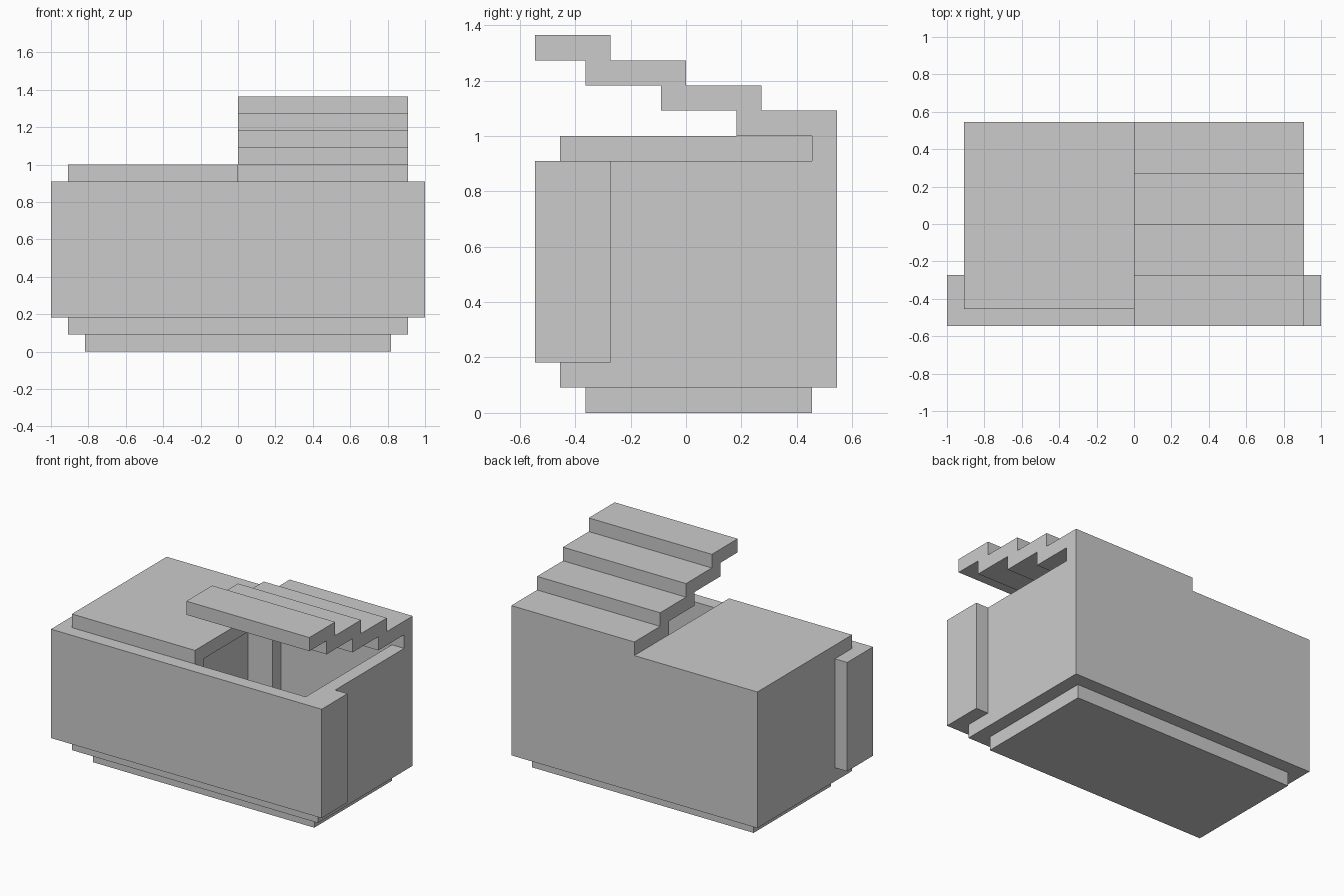
import bpy
import bmesh
from mathutils import Vector

if "Cube" in bpy.data.objects:
    bpy.data.objects.remove(bpy.data.objects["Cube"])

U = 1 / 11  # one block of the grid


def prism(name, profile, axis, lo, hi):
    """Extrude a closed 2D profile (in blocks) along an axis from lo to hi."""
    place = {
        "x": lambda a, b, t: (t, a, b),
        "y": lambda a, b, t: (a, t, b),
    }[axis]
    bm = bmesh.new()
    face = bm.faces.new([bm.verts.new(Vector(place(a, b, lo)) * U) for a, b in profile])
    ext = bmesh.ops.extrude_face_region(bm, geom=[face])
    moved = [g for g in ext["geom"] if isinstance(g, bmesh.types.BMVert)]
    bmesh.ops.translate(bm, verts=moved, vec=Vector(place(0, 0, hi - lo)) * U)
    bmesh.ops.recalc_face_normals(bm, faces=bm.faces)
    mesh = bpy.data.meshes.new(name)
    bm.to_mesh(mesh)
    bm.free()
    obj = bpy.data.objects.new(name, mesh)
    bpy.context.collection.objects.link(obj)
    return obj


def box(name, x, y, z):
    return prism(name, [(x[0], z[0]), (x[1], z[0]), (x[1], z[1]), (x[0], z[1])], "y", *y)


def combine(target, other, operation):
    """Apply a boolean and remove the helper."""
    mod = target.modifiers.new(operation.lower(), "BOOLEAN")
    mod.operation, mod.solver, mod.object = operation, "EXACT", other
    bpy.context.view_layer.objects.active = target
    bpy.ops.object.modifier_apply(modifier=mod.name)
    bpy.data.objects.remove(other)


# Chest body, raised by one block on the left where the fixed lid sits
body = prism("chest_body",
             [(-10, 1), (10, 1), (10, 10), (0, 10), (0, 11), (-10, 11)], "y", -5, 6)

# Wrap-around front panel and the inset base
combine(body, box("front_panel", (-11, 11), (-6, -3), (2, 10)), "UNION")
combine(body, box("base", (-9, 9), (-4, 5), (0, 1)), "UNION")

# Open compartment on the right, with a shallow niche under the fixed lid
combine(body, box("compartment", (0, 9), (-5, 5), (2, 12)), "DIFFERENCE")
combine(body, box("niche", (-2, 1), (-4, 4), (2, 10)), "DIFFERENCE")

# Raised right lid: stepped profile rising to the front, hinged on the back wall
steps = [(5, 10), (6, 10), (6, 12)]
steps += [p for i in range(3) for p in ((3 - 3 * i, 12 + i), (3 - 3 * i, 13 + i))]
steps += [(-6, 15), (-6, 14)]
steps += [p for i in range(3) for p in ((-4 + 3 * i, 14 - i), (-4 + 3 * i, 13 - i))]
steps += [(2, 11), (5, 11)]
steps = list(dict.fromkeys(steps))
prism("stepped_lid", steps, "x", 0, 10)
